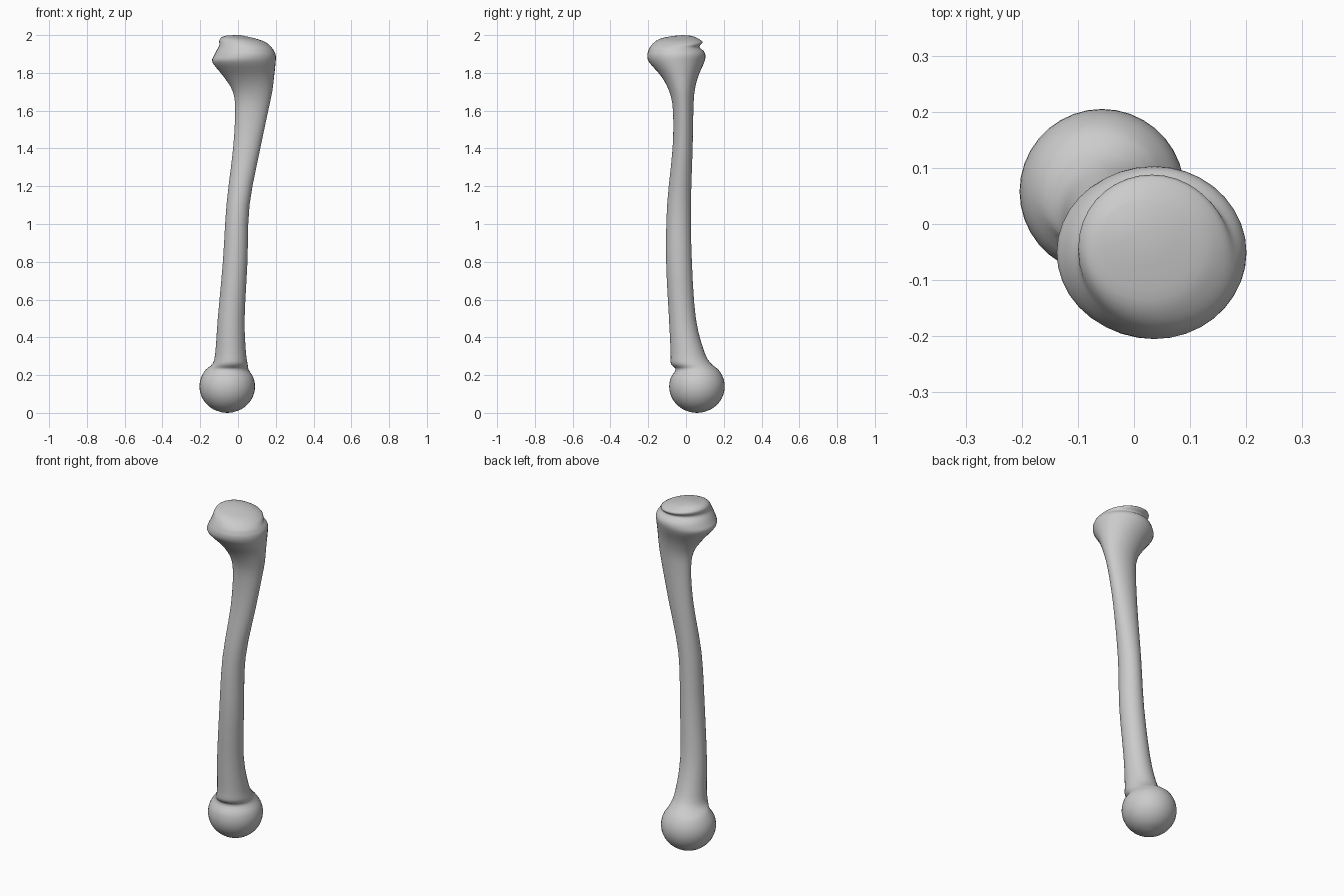
import bpy, bmesh, math

if "Cube" in bpy.data.objects:
    bpy.data.objects.remove(bpy.data.objects["Cube"])

SEGMENTS = 36
STEPS = 3

# Key sections above the ball: z, x min, x max, y min, y max
SHAFT = [
    (0.26, -0.135, 0.051, -0.08, 0.134),
    (0.32, -0.12, 0.042, -0.081, 0.098),
    (0.5, -0.107, 0.035, -0.09, 0.052),
    (0.8, -0.08, 0.05, -0.105, 0.031),
    (1.1, -0.061, 0.061, -0.1, 0.026),
    (1.4, -0.026, 0.118, -0.071, 0.035),
    (1.6, -0.015, 0.16, -0.069, 0.039),
    (1.7, -0.027, 0.181, -0.088, 0.045),
    (1.78, -0.076, 0.191, -0.13, 0.064),
]
# Flared head, groove, tilted rim and cap
HEAD = [
    (1.855, -0.135, 0.199, -0.194, 0.096),
    (1.89, -0.128, 0.2, -0.205, 0.103),
    (1.915, -0.114, 0.193, -0.2, 0.094),
    (1.938, -0.099, 0.181, -0.189, 0.07),
    (1.962, -0.099, 0.163, -0.168, 0.088),
    (1.98, -0.083, 0.132, -0.135, 0.066),
    (1.992, -0.055, 0.08, -0.075, 0.04),
]


def ball_rings(cx, cy, radius, height):
    """Sections of the slightly squashed ball, from near its pole to the neck."""
    rings = []
    for degrees in range(-80, 41, 20):
        a = math.radians(degrees)
        r = radius * math.cos(a)
        rings.append((height * (1 + math.sin(a)), cx - r, cx + r, cy - r, cy + r))
    return rings


def blend(a, b, c, d, t):
    """Catmull-Rom step between b and c."""
    return [0.5 * (2 * q + (r - p) * t + (2 * p - 5 * q + 4 * r - s) * t * t
                   + (3 * q - p - 3 * r + s) * t ** 3)
            for p, q, r, s in zip(a, b, c, d)]


def smooth_rings(rings):
    padded = [rings[0]] + rings + [rings[-1]]
    out = [blend(*padded[i:i + 4], k / STEPS)
           for i in range(len(rings) - 1) for k in range(STEPS)]
    return out + [rings[-1]]


def loft(name, rings):
    bm = bmesh.new()
    loops = []
    for z, x0, x1, y0, y1 in rings:
        slope = -min(0.1, max(0, (z - 1.9) * 1.4))  # the cap leans towards +x
        loop = []
        for i in range(SEGMENTS):
            a = math.tau * i / SEGMENTS
            dx = (x1 - x0) / 2 * math.cos(a)
            dy = (y1 - y0) / 2 * math.sin(a)
            loop.append(bm.verts.new(((x0 + x1) / 2 + dx, (y0 + y1) / 2 + dy, z + slope * dx)))
        loops.append(loop)
    for lower, upper in zip(loops, loops[1:]):
        for i in range(SEGMENTS):
            j = (i + 1) % SEGMENTS
            bm.faces.new((lower[i], lower[j], upper[j], upper[i]))
    # close both ends with shallow points
    for loop, z in ((loops[0][::-1], 0), (loops[-1], 2)):
        tip = bm.verts.new((sum(v.co.x for v in loop) / SEGMENTS,
                            sum(v.co.y for v in loop) / SEGMENTS, z))
        for i in range(SEGMENTS):
            bm.faces.new((loop[i], loop[(i + 1) % SEGMENTS], tip))
    bmesh.ops.recalc_face_normals(bm, faces=bm.faces)
    for face in bm.faces:
        face.smooth = True
    mesh = bpy.data.meshes.new(name)
    bm.to_mesh(mesh)
    bm.free()
    obj = bpy.data.objects.new(name, mesh)
    bpy.context.collection.objects.link(obj)
    return obj


loft("long_bone", smooth_rings(ball_rings(-0.057, 0.058, 0.147, 0.14) + SHAFT + HEAD))
